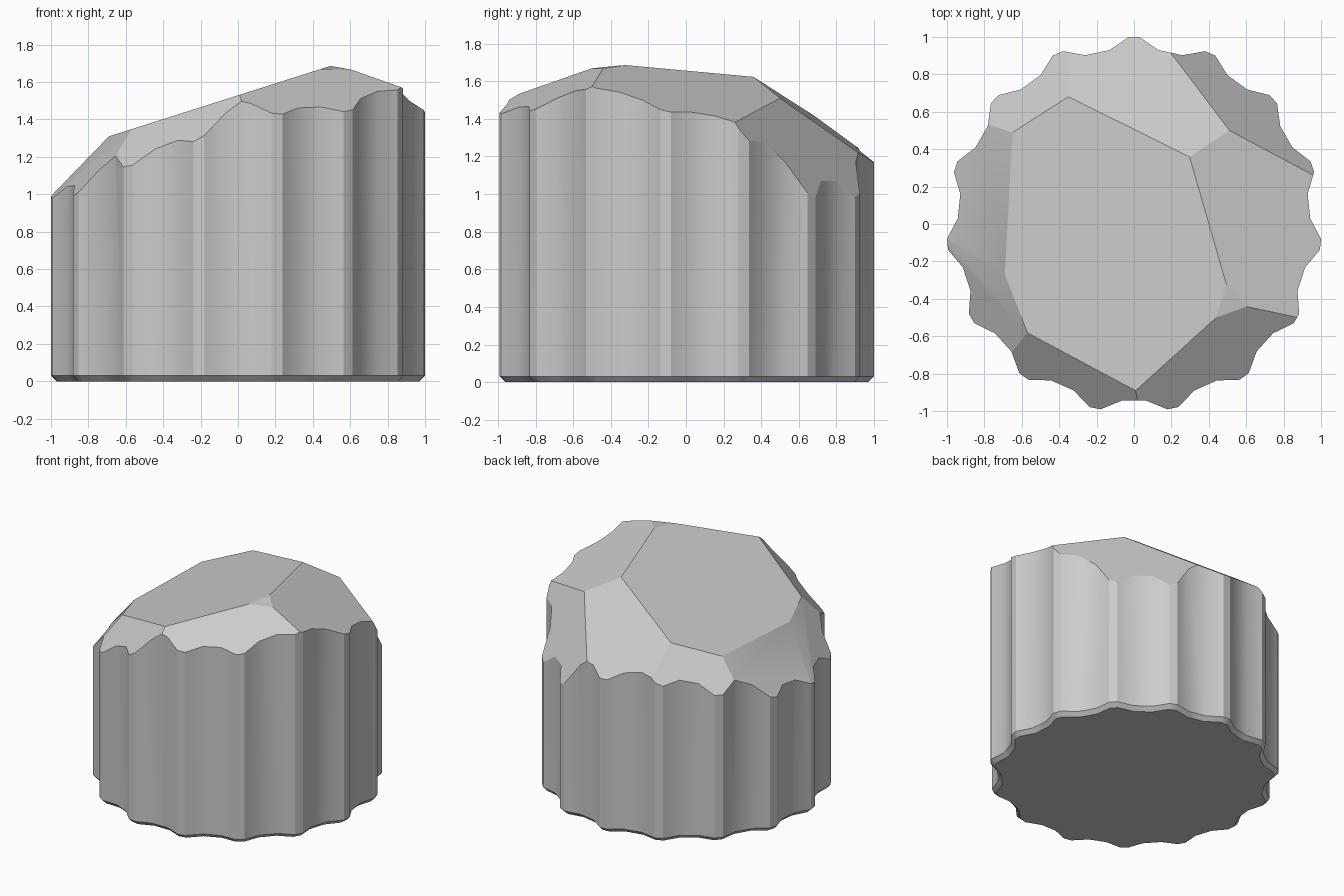
import bpy, bmesh, math
from mathutils import Vector

if "Cube" in bpy.data.objects:
    bpy.data.objects.remove(bpy.data.objects["Cube"])

LOBES = 15
SIDE_PTS = [(-8, 0.943), (-1.7, 1.003), (1.7, 1.003), (8, 0.943)]  # one flute: angle, radius

# cut planes of the chiselled top: z = a + b*x + c*y
MAIN = (1.529, 0.318, 0.0)
CUTS = [
    MAIN,
    (1.815, -0.396, -0.206),    # right
    (2.0675, -0.225, 0.599),    # front right
    (1.7473, -0.0506, 0.112),   # small corner
    (2.224, 0.737, 0.784),      # front left
    (2.2735, 1.2545, 0.363),    # left, front half
    (1.996, 1.009, -0.0373),    # left, back half
    (2.189, 0.783, -0.731),     # back left
    (1.899, -0.0457, -0.731),   # back
    (2.836, -1.1015, -1.528),   # back right
]
SOFT = (5, 6)                   # cuts that blend smoothly into each other

bm = bmesh.new()


def ring(scale, z):
    pts = []
    for k in range(LOBES):
        for da, r in SIDE_PTS:
            a = math.radians(90 + 360 / LOBES * k + da)
            pts.append(bm.verts.new((r * scale * math.cos(a), r * scale * math.sin(a) - 0.004, z)))
    return pts


# fluted body with a small chamfer at the foot
rings = [ring(0.97, 0.0), ring(1.0, 0.03), ring(1.0, 2.2)]
n = len(rings[0])
for lo, hi in zip(rings, rings[1:]):
    for i in range(n):
        j = (i + 1) % n
        f = bm.faces.new((lo[i], lo[j], hi[j], hi[i]))
        f.smooth = True
bm.faces.new(rings[0][::-1])
bm.faces.new(rings[-1])

# slice the top facets and cap each slice
for idx, (a, b, c) in enumerate(CUTS):
    geom = bm.verts[:] + bm.edges[:] + bm.faces[:]
    res = bmesh.ops.bisect_plane(bm, geom=geom, dist=1e-5, plane_co=Vector((0, 0, a)),
                                 plane_no=Vector((-b, -c, 1)), clear_outer=True)
    edges = [e for e in res["geom_cut"] if isinstance(e, bmesh.types.BMEdge)]
    caps = bmesh.ops.edgeloop_fill(bm, edges=edges)["faces"]
    for f in caps:
        f.smooth = idx in SOFT

bmesh.ops.recalc_face_normals(bm, faces=bm.faces[:])
# keep hard edges crisp
for e in bm.edges:
    if len(e.link_faces) == 2:
        mixed = not all(f.smooth for f in e.link_faces)
        e.smooth = not (mixed or e.calc_face_angle() > math.radians(30))

mesh = bpy.data.meshes.new("fluted_block")
bm.to_mesh(mesh)
bm.free()
bpy.context.collection.objects.link(bpy.data.objects.new("fluted_block", mesh))
